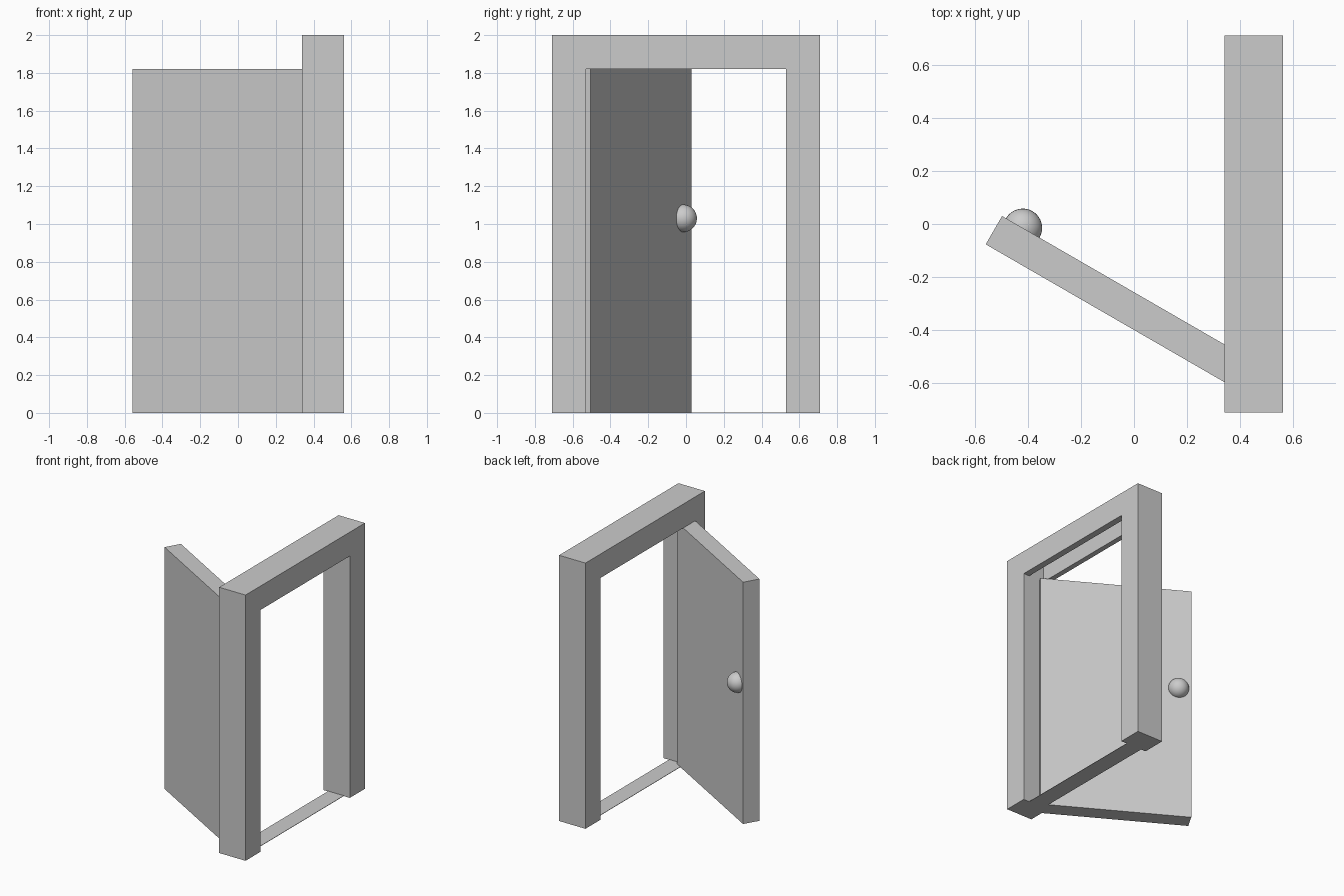
import bpy, bmesh
from math import radians
from mathutils import Matrix, Vector

cube = bpy.data.objects.get("Cube")
if cube:
    bpy.data.objects.remove(cube, do_unlink=True)

grey = bpy.data.materials.new("plain grey")
grey.use_nodes = True
COLOUR = (0.6, 0.6, 0.6, 1)
grey.diffuse_color = COLOUR
grey.node_tree.nodes["Principled BSDF"].inputs["Base Color"].default_value = COLOUR

# Main measurements
X0, X1 = 0.34, 0.56            # frame depth
SLOT0, SLOT1 = 0.38, 0.51      # slot the door closes into
OUT, INN = 0.71, 0.53          # half widths of frame and opening
TOP, HEAD = 2.0, 1.82          # frame top and opening top


def finish(name, bm):
    bmesh.ops.recalc_face_normals(bm, faces=bm.faces)
    mesh = bpy.data.meshes.new(name)
    bm.to_mesh(mesh)
    bm.free()
    mesh.materials.append(grey)
    obj = bpy.data.objects.new(name, mesh)
    bpy.context.collection.objects.link(obj)
    return obj


def extruded(name, outline, offset):
    bm = bmesh.new()
    face = bm.faces.new([bm.verts.new(p) for p in outline])
    out = bmesh.ops.extrude_face_region(bm, geom=[face])
    verts = [v for v in out["geom"] if isinstance(v, bmesh.types.BMVert)]
    bmesh.ops.translate(bm, verts=verts, vec=Vector(offset))
    return finish(name, bm)


def box(name, low, high):
    (x0, y0, z0), (x1, y1, z1) = low, high
    return extruded(name, [(x0, y0, z0), (x1, y0, z0), (x1, y1, z0), (x0, y1, z0)],
                    (0, 0, z1 - z0))


# Frame: one arch outline pushed through the wall depth
arch = [(-OUT, 0), (-INN, 0), (-INN, HEAD), (INN, HEAD),
        (INN, 0), (OUT, 0), (OUT, TOP), (-OUT, TOP)]
frame = extruded("door_frame", [(X0, y, z) for y, z in arch], (X1 - X0, 0, 0))

# Slot in the underside of the head
cutter = box("slot_cutter", (SLOT0, -INN, HEAD - 0.1), (SLOT1, INN, TOP - 0.01))
cutter.hide_render = True
cutter.hide_set(True)
cut = frame.modifiers.new("head_slot", 'BOOLEAN')
cut.operation = 'DIFFERENCE'
cut.solver = 'EXACT'
cut.object = cutter
bpy.context.view_layer.objects.active = frame
bpy.ops.object.modifier_apply(modifier=cut.name)
bpy.data.objects.remove(cutter, do_unlink=True)

# Flat floor strip between the jambs
box("threshold", (SLOT0, -INN, 0), (SLOT1, INN, 0.003))

# Door swung open about its hinge corner; local -x runs to the free edge
LENGTH, THICK = 1.07, 0.123
swing = Matrix.Translation((0.43, -0.505, 0)) @ Matrix.Rotation(radians(-30), 4, 'Z')
door = box("door", (-LENGTH, -THICK, 0), (0, 0, HEAD))
door.data.transform(swing)

# Round knob half sunk into the inner face
bm = bmesh.new()
bmesh.ops.create_uvsphere(bm, u_segments=32, v_segments=16, radius=0.073)
knob = finish("knob", bm)
knob.data.transform(swing @ Matrix.Translation((0.09 - LENGTH, 0, 1.03)))
knob.data.shade_smooth()
